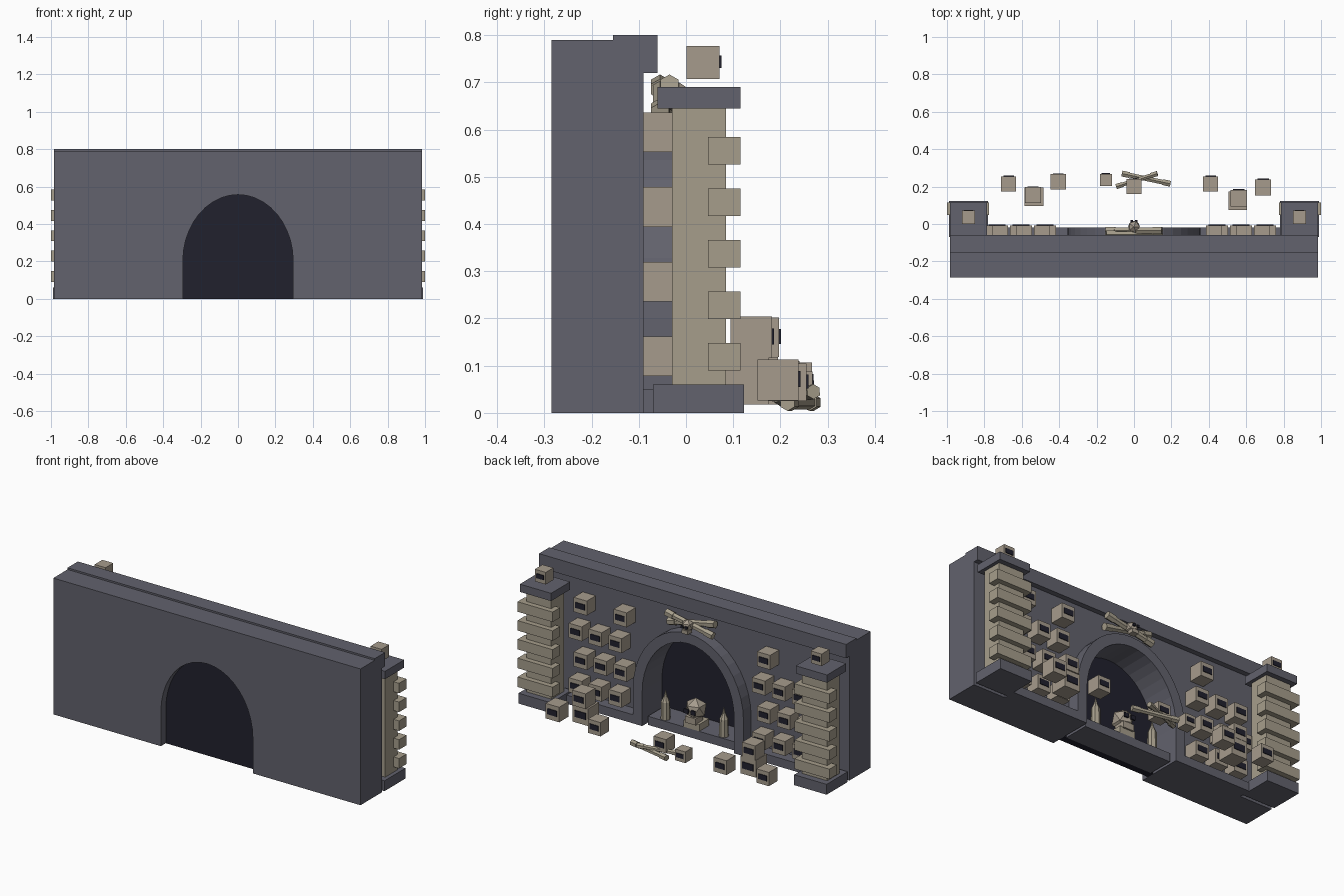
import bpy, bmesh, math
from mathutils import Matrix, Vector

cube = bpy.data.objects.get("Cube")
if cube:
    bpy.data.objects.remove(cube, do_unlink=True)


def material(name, rgb):
    m = bpy.data.materials.new(name)
    m.use_nodes = True
    m.diffuse_color = (*rgb, 1)
    m.node_tree.nodes["Principled BSDF"].inputs["Base Color"].default_value = (*rgb, 1)
    return m


STONE = material("grey stone", (0.122, 0.122, 0.153))
DARK = material("dark hollow", (0.015, 0.015, 0.027))
SKULL = material("skull bone", (0.38, 0.33, 0.265))
BONE = material("long bone", (0.38, 0.34, 0.26))


def finish(name, bm, *mats):
    bmesh.ops.recalc_face_normals(bm, faces=bm.faces)
    mesh = bpy.data.meshes.new(name)
    bm.to_mesh(mesh)
    bm.free()
    for m in mats:
        mesh.materials.append(m)
    ob = bpy.data.objects.new(name, mesh)
    bpy.context.collection.objects.link(ob)
    return ob


def add_box(bm, center, size, index=0):
    mat = Matrix.Translation(center) @ Matrix.Diagonal((*size, 1))
    verts = bmesh.ops.create_cube(bm, size=1, matrix=mat)["verts"]
    for f in {f for v in verts for f in v.link_faces}:
        f.material_index = index


def box(name, xs, ys, zs, mat):
    bm = bmesh.new()
    spans = (xs, ys, zs)
    add_box(bm, [(a + b) / 2 for a, b in spans], [abs(b - a) for a, b in spans], 0)
    return finish(name, bm, mat)


def prism(name, outline, y0, y1, mat):
    """Extrude an x-z outline along y."""
    bm = bmesh.new()
    face = bm.faces.new([bm.verts.new((x, y0, z)) for x, z in outline])
    out = bmesh.ops.extrude_face_region(bm, geom=[face])["geom"]
    bmesh.ops.translate(bm, vec=(0, y1 - y0, 0),
                        verts=[v for v in out if isinstance(v, bmesh.types.BMVert)])
    return finish(name, bm, mat)


def arch(half, apex, spring=0.2, steps=20):
    curve = [(half * math.cos(math.pi * i / steps),
              spring + (apex - spring) * math.sin(math.pi * i / steps))
             for i in range(steps + 1)]
    return [(half, 0)] + curve + [(-half, 0)]


def block_skull(name, x, y, z, s):
    """Cubic skull with a dark eye band on its +y face."""
    bm = bmesh.new()
    add_box(bm, (x, y, z), (s, s, s))
    add_box(bm, (x, y + s / 2, z + 0.02 * s), (0.7 * s, 0.008, 0.38 * s), 1)
    return finish(name, bm, SKULL, DARK)


def round_skull(name, x, y, z, r):
    """Faceted cranium with a jaw and two eye plates."""
    bm = bmesh.new()
    bmesh.ops.create_icosphere(bm, subdivisions=1, radius=r, matrix=Matrix.Translation((x, y, z)))
    add_box(bm, (x, y + 0.25 * r, z - 0.85 * r), (1.1 * r, 1.1 * r, 0.6 * r))
    for s in (-1, 1):
        add_box(bm, (x + s * 0.36 * r, y + 0.9 * r, z), (0.42 * r, 0.009, 0.4 * r), 1)
    return finish(name, bm, SKULL, DARK)


def long_bone(name, a, b, r):
    """Hexagonal shaft between two points with slightly thicker ends."""
    a, b = Vector(a), Vector(b)
    turn = (b - a).to_track_quat("Z", "Y").to_matrix().to_4x4()
    bm = bmesh.new()
    for t, length, k in ((0.5, 1, 0.8), (0.08, 0.16, 1), (0.92, 0.16, 1)):
        bmesh.ops.create_cone(bm, cap_ends=True, segments=6, radius1=r * k, radius2=r * k,
                              depth=(b - a).length * length,
                              matrix=Matrix.Translation(a.lerp(b, t)) @ turn)
    return finish(name, bm, BONE)


# Wall with an arched opening, cornice and dark niche back
W = 0.985
opening = arch(0.295, 0.557)
prism("wall", [(W, 0), (W, 0.79), (-W, 0.79), (-W, 0)] + opening[::-1], -0.285, -0.09, STONE)
box("cornice", (-W, W), (-0.155, -0.06), (0.72, 0.80), STONE)
prism("niche_back", opening, -0.24, -0.2, DARK)
prism("arch_moulding", arch(0.355, 0.615) + opening[::-1], -0.09, -0.02, STONE)

# Altar shelf with its central skull and candles
box("altar_shelf", (-0.28, 0.28), (-0.2, -0.05), (0, 0.05), STONE)
box("altar_pedestal", (-0.05, 0.05), (-0.14, -0.05), (0.05, 0.09), BONE)
round_skull("altar_skull", 0, -0.09, 0.155, 0.062)
for side in (-1, 1):
    bm = bmesh.new()
    for z0, h, r1, r2 in ((0.05, 0.1, 0.026, 0.024), (0.15, 0.03, 0.024, 0.01), (0.18, 0.04, 0.01, 0)):
        bmesh.ops.create_cone(bm, cap_ends=True, segments=8, radius1=r1, radius2=r2, depth=h,
                              matrix=Matrix.Translation((side * 0.187, -0.08, z0 + h / 2)))
    finish("candle", bm, BONE)

# Crossed bones and small skull over the arch
for s in (-1, 1):
    long_bone("arch_bone", (-0.15, -0.045 + s * 0.01, 0.665 - s * 0.03),
              (0.15, -0.045 + s * 0.01, 0.665 + s * 0.03), 0.022)
round_skull("arch_skull", 0, -0.015, 0.665, 0.035)

# Pillars at both ends, ringed by bone bars
for side in (-1, 1):
    def across(a, b):
        return (side * a, side * b)
    box("pillar_base", across(0.78, 0.988), (-0.07, 0.123), (0, 0.06), STONE)
    box("pillar_core", across(0.805, 0.965), (-0.03, 0.085), (0.06, 0.645), BONE)
    box("pillar_cap", across(0.785, 0.985), (-0.06, 0.115), (0.645, 0.69), STONE)
    for i in range(5):
        z = 0.09 + i * 0.109
        box("pillar_bone", across(0.775, 1.0), (0.047, 0.115), (z, z + 0.058), BONE)
    block_skull("pillar_skull", side * 0.885, 0.036, 0.742, 0.07)
    box("wall_plinth", across(0.355, 0.78), (-0.09, -0.02), (0, 0.05), STONE)

# Rows of wall skulls, staggered, with gaps in the top row
for row in range(4):
    shift = -0.032 * (row % 2)
    for col in range(3):
        for side in (-1, 1):
            if row == 3 and (col == 1 or (col == 2 and side < 0)):
                continue
            block_skull("wall_skull", side * (0.46 + 0.128 * col) + shift, -0.05,
                        0.12 + row * 0.158, 0.084)

# Skulls lying on the ground, some stacked
for x, y, z, s in ((-0.67, 0.215, 0.065, 0.08), (-0.405, 0.225, 0.065, 0.083),
                   (-0.15, 0.235, 0.055, 0.065), (0, 0.2, 0.07, 0.08),
                   (0.41, 0.215, 0.065, 0.08), (0.69, 0.195, 0.07, 0.087),
                   (-0.535, 0.145, 0.068, 0.1), (-0.54, 0.155, 0.16, 0.084),
                   (0.555, 0.125, 0.068, 0.1), (0.56, 0.138, 0.16, 0.088)):
    block_skull("ground_skull", x, y, z, s)

# Crossed bones on the ground
long_bone("ground_bone", (-0.065, 0.27, 0.022), (0.195, 0.215, 0.022), 0.018)
long_bone("ground_bone", (-0.095, 0.2, 0.03), (0.125, 0.27, 0.045), 0.016)
